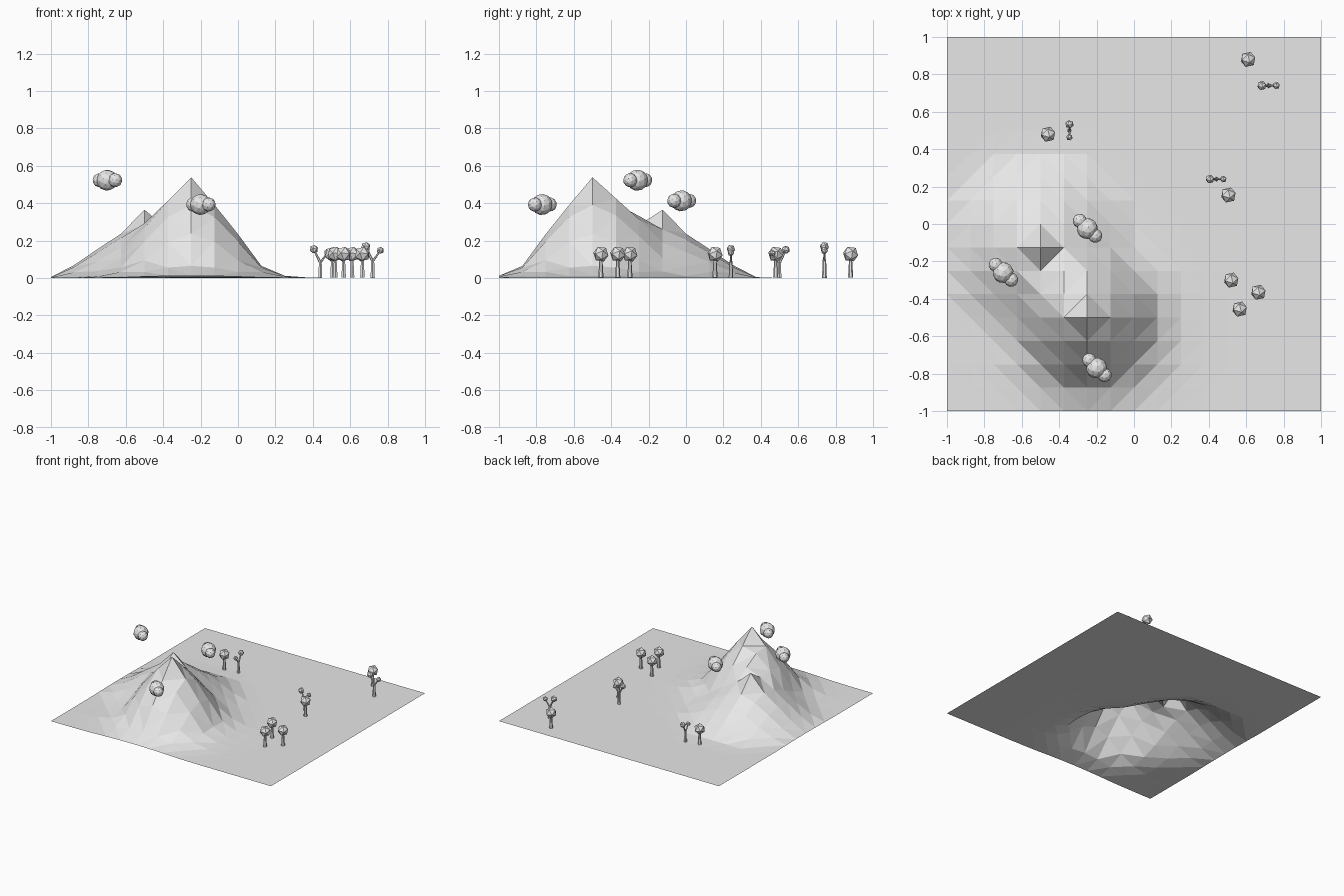
import bpy, bmesh, math
from mathutils import Vector, Matrix

cube = bpy.data.objects.get("Cube")
if cube:
    bpy.data.objects.remove(cube)

grey = bpy.data.materials.new("plain grey")
grey.use_nodes = True
grey.diffuse_color = (0.8, 0.8, 0.8, 1)
grey.node_tree.nodes["Principled BSDF"].inputs["Base Color"].default_value = (0.8, 0.8, 0.8, 1)


def finish(bm, name):
    mesh = bpy.data.meshes.new(name)
    bm.to_mesh(mesh)
    bm.free()
    mesh.materials.append(grey)
    obj = bpy.data.objects.new(name, mesh)
    bpy.context.collection.objects.link(obj)
    return obj


def ball(bm, centre, radius, detail=1):
    turn = Matrix.Rotation(0.5, 4, "Z") @ Matrix.Rotation(0.45, 4, "X")
    bmesh.ops.create_icosphere(bm, subdivisions=detail, radius=radius,
                               matrix=Matrix.Translation(centre) @ turn)


def limb(bm, start, end, r1, r2):
    start, end = Vector(start), Vector(end)
    axis = end - start
    turn = axis.to_track_quat("Z", "Y").to_matrix().to_4x4()
    bmesh.ops.create_cone(bm, cap_ends=True, segments=6, radius1=r1, radius2=r2,
                          depth=axis.length,
                          matrix=Matrix.Translation((start + end) / 2) @ turn)


# Landscape: a grid sheet raised by two blended peaks
STEP = 0.125
PEAKS = [((-0.25, -0.5), (0.53, 0.39, 0.235, 0.065, 0.012, 0.003, 0)),
         ((-0.5, -0.125), (0.355, 0.235, 0.155, 0.07, 0.005, 0, 0))]


def height(x, y):
    total = 0
    for (px, py), profile in PEAKS:
        d = math.hypot(x - px, y - py) / STEP
        i = int(d)
        if i < len(profile) - 1:
            h = profile[i] + (profile[i + 1] - profile[i]) * (d - i)
            total += h ** 1.35
    return total ** (1 / 1.35)


bm = bmesh.new()
bmesh.ops.create_grid(bm, x_segments=16, y_segments=16, size=1)
for v in bm.verts:
    v.co.z = height(v.co.x, v.co.y)
# Split each sloping quad along its more level diagonal
for f in list(bm.faces):
    a, b, c, d = f.verts
    ac, bd = abs(a.co.z - c.co.z), abs(b.co.z - d.co.z)
    if max(v.co.z for v in f.verts) > 0.001:
        pair = (a, c) if ac < bd else (b, d)
        bmesh.utils.face_split(f, *pair)
finish(bm, "landscape")

# Round trees
for n, (x, y) in enumerate([(0.61, 0.88), (-0.46, 0.48), (0.505, 0.155),
                            (0.52, -0.3), (0.665, -0.365), (0.565, -0.455)]):
    bm = bmesh.new()
    limb(bm, (0, 0, 0), (0, 0, 0.1), 0.014, 0.008)
    ball(bm, (0, 0, 0.125), 0.043)
    finish(bm, f"round_tree_{n + 1}").location = (x, y, 0.003)

# Forked trees, each with a large and a small tuft
for n, (x, y, angle, size) in enumerate([(0.72, 0.74, 0, 1), (0.44, 0.24, 0, 0.92),
                                         (-0.345, 0.5, -math.pi / 2, 0.9)]):
    bm = bmesh.new()
    limb(bm, (0, 0, 0), (0, 0, 0.1), 0.013, 0.009)
    limb(bm, (0, 0, 0.09), (-0.037, 0, 0.165), 0.008, 0.005)
    limb(bm, (0, 0, 0.09), (0.04, 0, 0.145), 0.007, 0.004)
    ball(bm, (-0.037, 0, 0.168), 0.026)
    ball(bm, (0.041, 0, 0.148), 0.02)
    tree = finish(bm, f"forked_tree_{n + 1}")
    tree.location = (x, y, 0)
    tree.rotation_euler.z = angle
    tree.scale = (size,) * 3

# Clouds of three overlapping balls
for n, spot in enumerate([(-0.7, -0.26, 0.523), (-0.2, -0.77, 0.393), (-0.25, -0.025, 0.413)]):
    bm = bmesh.new()
    ball(bm, (0, 0, 0), 0.057, 2)
    ball(bm, (-0.04, 0.042, 0), 0.038, 2)
    ball(bm, (0.043, -0.038, 0), 0.038, 2)
    finish(bm, f"cloud_{n + 1}").location = spot
